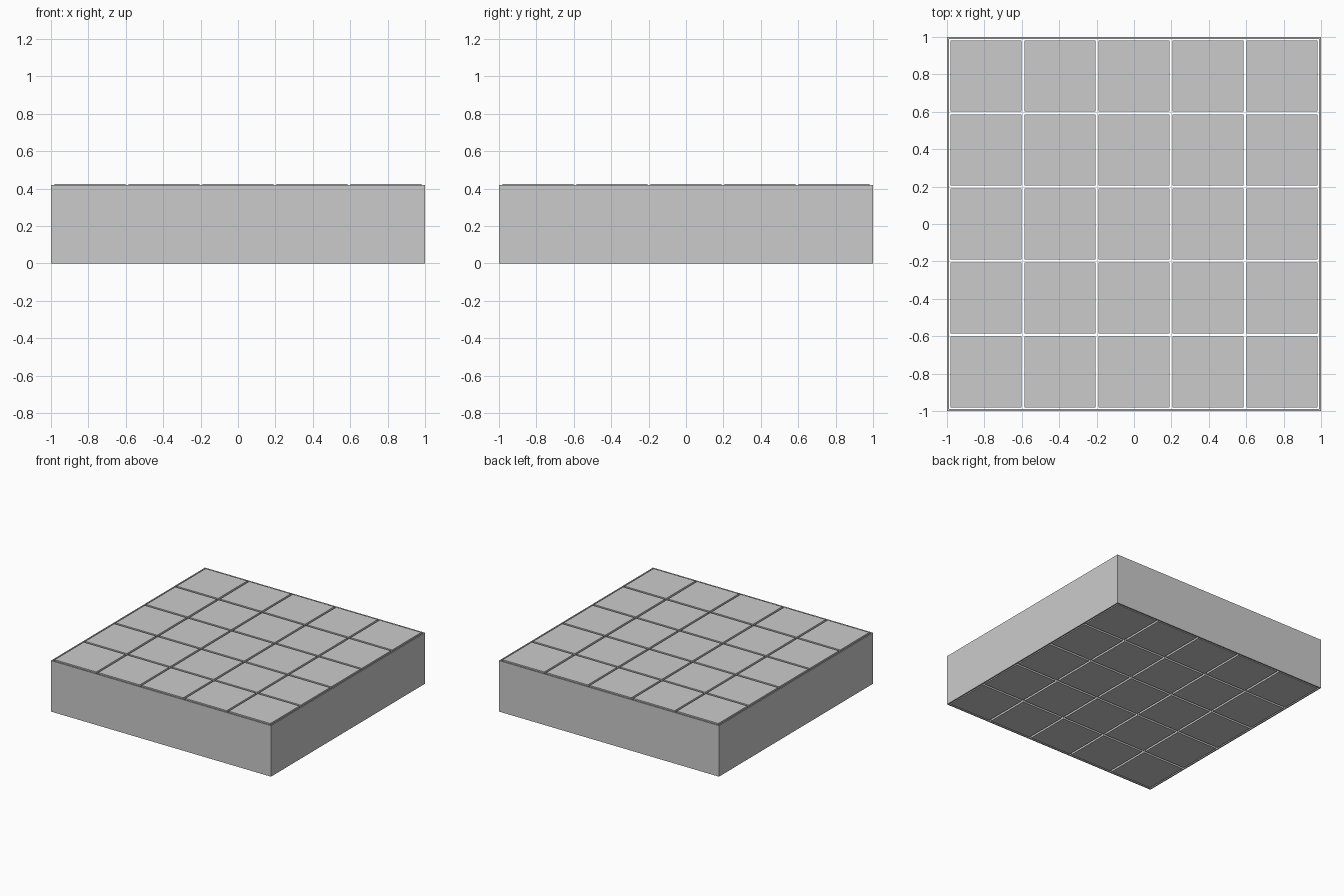
import bpy, bmesh
from mathutils import Matrix, Vector

if "Cube" in bpy.data.objects:
    bpy.data.objects.remove(bpy.data.objects["Cube"])

N = 5
TILE, GAP = 0.378, 0.0175
PITCH = TILE + GAP
WALL, WALL_H, TILE_H = 0.01, 0.419, 0.424


def make_object(name, bm):
    mesh = bpy.data.meshes.new(name)
    bm.to_mesh(mesh)
    bm.free()
    obj = bpy.data.objects.new(name, mesh)
    bpy.context.collection.objects.link(obj)
    return obj


# thin square outer wall, open above and below
bm = bmesh.new()
signs = [(-1, -1), (1, -1), (1, 1), (-1, 1)]
loops = [[bm.verts.new((sx * r, sy * r, z)) for sx, sy in signs]
         for r, z in ((1, 0), (1, WALL_H), (1 - WALL, WALL_H), (1 - WALL, 0))]
for k in range(4):
    a, b = loops[k], loops[(k + 1) % 4]
    for i in range(4):
        j = (i + 1) % 4
        bm.faces.new((a[i], a[j], b[j], b[i]))
bmesh.ops.recalc_face_normals(bm, faces=bm.faces)
make_object("outer_wall", bm)

# grid of separate square blocks
for row in range(N):
    for col in range(N):
        bm = bmesh.new()
        bmesh.ops.create_cube(bm, size=1, matrix=Matrix.Translation((0, 0, TILE_H / 2))
                              @ Matrix.Diagonal((TILE, TILE, TILE_H, 1)))
        block = make_object(f"block_{row + 1}_{col + 1}", bm)
        block.location = Vector(((col - N // 2) * PITCH, (row - N // 2) * PITCH, 0))
